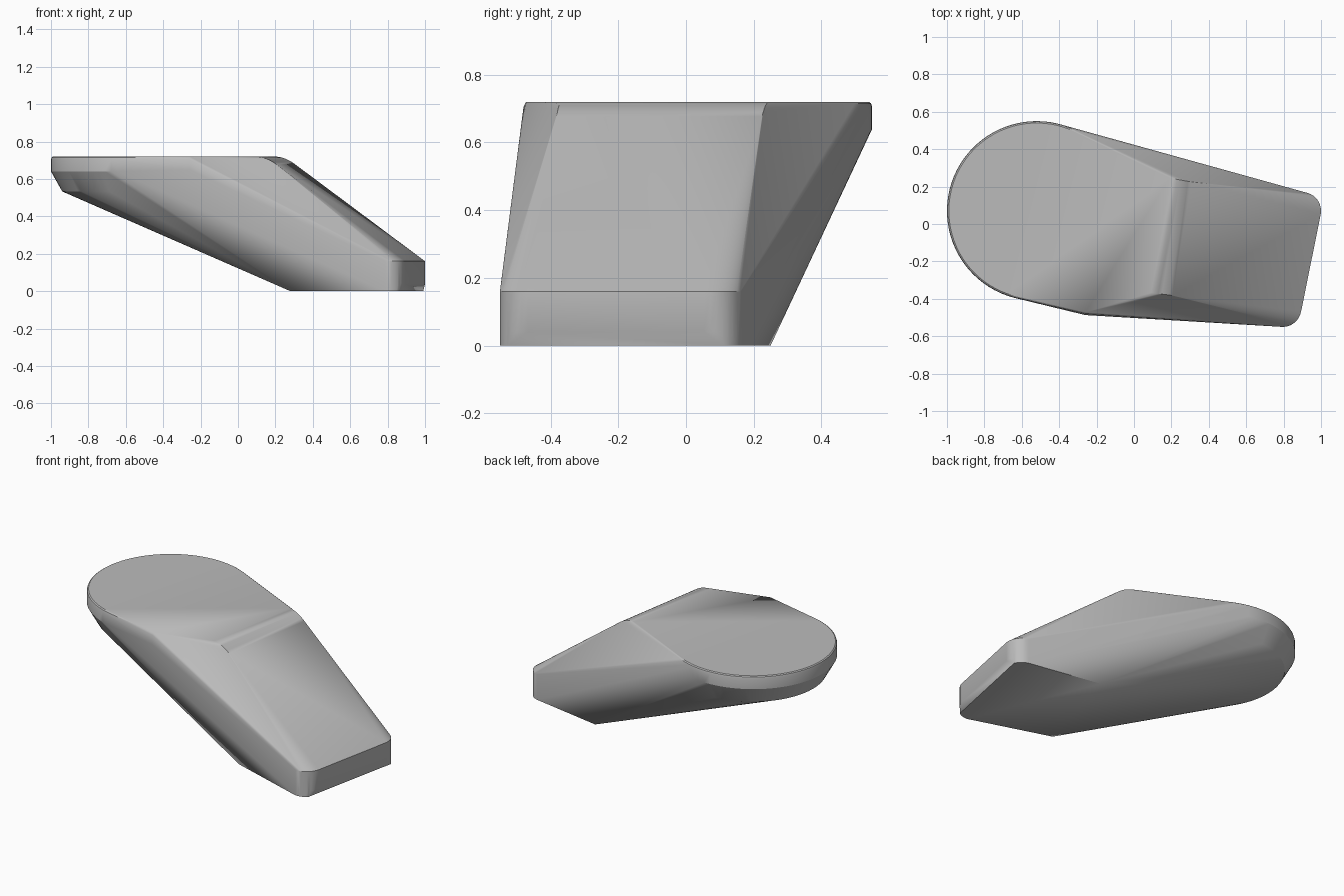
import bpy, bmesh
from math import radians, cos, sin
from mathutils import Vector

cube = bpy.data.objects.get("Cube")
if cube:
    bpy.data.objects.remove(cube, do_unlink=True)

TOP = 0.72


def arc(center, radius, start, end, z, steps):
    """Points along a level arc, angles in degrees."""
    angles = [radians(start + (end - start) * i / steps) for i in range(steps + 1)]
    return [Vector((center[0] + radius * cos(a), center[1] + radius * sin(a), z)) for a in angles]


def rounded_corner(corner, toward, size, steps=6):
    """Curve that rolls from the level top over a corner down to a lower point."""
    corner, toward = Vector(corner), Vector(toward)
    slope = (toward - corner).normalized()
    back = Vector((-slope.x, -slope.y, 0)).normalized()
    a, b = corner + back * size, corner + slope * size * 1.2
    ts = [i / steps for i in range(steps + 1)]
    return [a * (1 - t) ** 2 + corner * 2 * t * (1 - t) + b * t * t for t in ts]


points = []

# Round head: eased rim, short wall, tapered underside
head = (-0.52, 0.07)
for radius, z in ((0.47, TOP), (0.477, 0.715), (0.48, 0.705), (0.48, 0.64), (0.42, 0.533)):
    points += arc(head, radius, 0, 357, z, 84)

# Brow where the flat top rolls into the slope
points += rounded_corner((0.25, 0.235, TOP), (0.99, 0.10, 0.16), 0.06)
points += rounded_corner((0.15, -0.375, TOP), (0.89, -0.47, 0.16), 0.06)
points += [Vector((-0.26, -0.472, TOP)), Vector((-0.26, -0.48, 0.705)), Vector((-0.26, -0.487, 0.65))]

# Toe: two rounded upright corners, undercut between them
toe_front, toe_back, toe_radius = (0.795, -0.45), (0.90, 0.07), 0.10
for z in (0.16, 0.04):
    points += arc(toe_front, toe_radius, -95, -10, z, 8)
    points += arc(toe_back, toe_radius, -10, 75, z, 8)
points += arc(toe_front, toe_radius, -95, -50, 0, 5)
points += arc(toe_back, toe_radius, 25, 75, 0, 5)

# Heel corners of the flat foot
points += [Vector((0.46, 0.25, 0)), Vector((0.28, -0.39, 0))]

# Wrap everything in one convex body
bm = bmesh.new()
for p in points:
    bm.verts.new(p)
hull = bmesh.ops.convex_hull(bm, input=bm.verts)
loose = [v for v in bm.verts if not v.link_faces]
bmesh.ops.delete(bm, geom=loose, context="VERTS")
bmesh.ops.dissolve_limit(bm, angle_limit=radians(0.5), verts=bm.verts, edges=bm.edges)
bmesh.ops.recalc_face_normals(bm, faces=bm.faces)
mesh = bpy.data.meshes.new("wedge_body")
bm.to_mesh(mesh)
bm.free()
body = bpy.data.objects.new("wedge_body", mesh)
bpy.context.collection.objects.link(body)

# Plain grey finish
grey = bpy.data.materials.new("plain_grey")
grey.use_nodes = True
color = (0.5, 0.5, 0.5, 1)
grey.diffuse_color = color
grey.node_tree.nodes["Principled BSDF"].inputs["Base Color"].default_value = color
mesh.materials.append(grey)

# Smooth shading with crisp edges
bpy.ops.object.select_all(action="DESELECT")
body.select_set(True)
bpy.context.view_layer.objects.active = body
bpy.ops.object.shade_smooth_by_angle(angle=radians(25))
